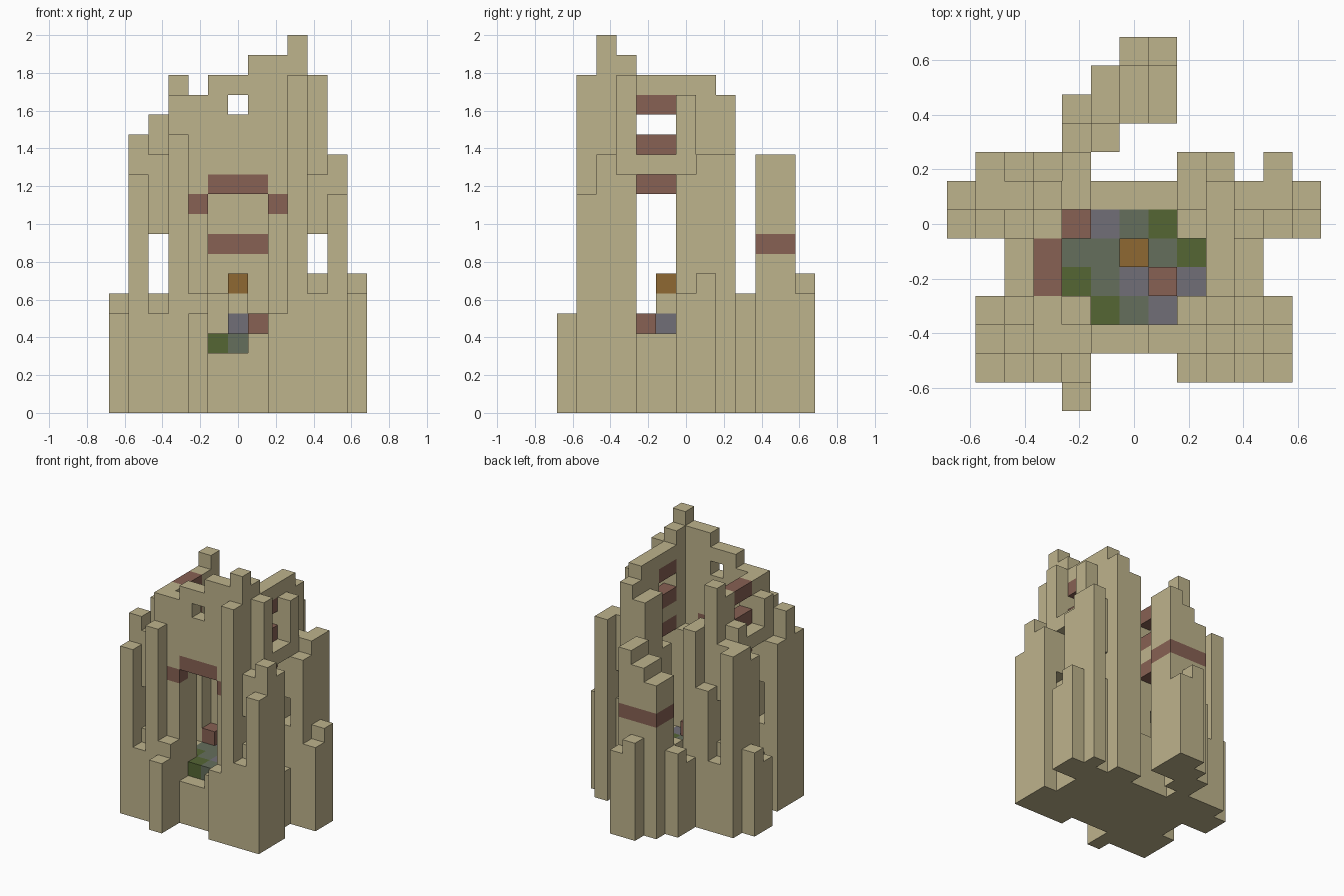
import bpy
import bmesh
import math
from mathutils import Vector

cube = bpy.data.objects.get("Cube")
if cube:
    bpy.data.objects.remove(cube, do_unlink=True)

UNIT = 2 / 19      # edge of one building block
HALF = 6.5         # half the footprint, in blocks

COLOURS = {
    "sandstone": (0.515, 0.451, 0.262),
    "red_brick": (0.242, 0.119, 0.087),
    "amber": (0.275, 0.138, 0.032),
    "moss": (0.091, 0.133, 0.034),
    "mossy_stone": (0.130, 0.156, 0.107),
    "grey_stone": (0.165, 0.159, 0.184),
}
NAMES = list(COLOURS)


def make_material(name):
    mat = bpy.data.materials.new(name)
    rgba = (*COLOURS[name], 1.0)
    mat.use_nodes = True
    mat.diffuse_color = rgba
    bsdf = mat.node_tree.nodes["Principled BSDF"]
    bsdf.inputs["Base Color"].default_value = rgba
    bsdf.inputs["Roughness"].default_value = 0.9
    return mat


MATERIALS = [make_material(n) for n in NAMES]
cells = {}         # block position -> (part, colour)


def fill(part, xs, ys, zs, colour="sandstone"):
    """Stack blocks over half-open ranges."""
    for i in range(*xs):
        for j in range(*ys):
            for k in range(*zs):
                cells[i, j, k] = (part, colour)


def carve(xs, ys, zs):
    for i in range(*xs):
        for j in range(*ys):
            for k in range(*zs):
                cells.pop((i, j, k), None)


def row(part, x, y, heights):
    """Columns side by side along x, each rising from the ground."""
    for n, h in enumerate(heights):
        fill(part, (x + n, x + n + 1), (y, y + 1), (0, h))


# Front wall with its ruined gable, doorway and small window
row("front_wall", 3, 2, [16, 16, 17, 17, 18, 18, 19])
carve((5, 8), (2, 3), (4, 11))
carve((5, 7), (2, 3), (3, 4))
carve((6, 7), (2, 3), (15, 16))
fill("front_wall", (5, 8), (2, 3), (11, 12), "red_brick")
for i in (4, 8):
    fill("front_wall", (i, i + 1), (2, 3), (10, 11), "red_brick")

# Front corner piers
row("front_right_pier", 1, 1, [12, 5, 14, 6])
row("front_right_pier", 1, 2, [14, 13])
row("front_right_pier", 1, 3, [12, 15])
row("front_right_pier", 4, 0, [5])
row("front_left_pier", 8, 1, [5, 17, 6, 11])
row("front_left_pier", 10, 2, [12, 13])
row("front_left_pier", 10, 3, [17, 12])

# Back corner piers
row("back_right_pier", 0, 6, [5, 12, 14])
row("back_right_pier", 0, 7, [6, 13, 13])
row("back_right_pier", 1, 8, [13, 5, 10, 14])
row("back_left_pier", 10, 6, [16, 12, 6])
row("back_left_pier", 10, 7, [13, 13, 7])
row("back_left_pier", 8, 8, [15, 16])
row("back_left_pier", 11, 8, [13])

# Side walls with stacked brick lintels over tall openings
for part, wall, outer, tops in (
    ("right_wall", 3, 2, [16, 16, 16, 16, 17]),
    ("left_wall", 9, 10, [18, 17, 17, 17, 17]),
):
    for n, h in enumerate(tops):
        row(part, wall, 3 + n, [h])
    for low, high in ((4, 11), (14, 15)):
        carve((wall, wall + 1), (4, 6), (low, high))
    for k in (11, 13, 15):
        fill(part, (wall, wall + 1), (4, 6), (k, k + 1), "red_brick")
    # Outer buttress strip linking the piers
    fill(part, (outer, outer + 1), (4, 6), (0, 4))
    fill(part, (outer, outer + 1), (4, 6), (12, 13))

# Passages running through the piers
carve((2, 3), (2, 8), (6, 9))
carve((10, 11), (2, 8), (7, 9))

# Low back wall and inner corner posts
row("back_wall", 4, 7, [14, 4, 4, 4, 15])
row("inner_posts", 4, 3, [11])
row("inner_posts", 8, 3, [11])
row("inner_posts", 8, 6, [11])

# Floor of mixed stones on a solid base
fill("floor", (5, 8), (3, 4), (0, 3))
fill("floor", (4, 9), (4, 6), (0, 3))
fill("floor", (4, 8), (6, 7), (0, 3))
A, B, C = "moss", "mossy_stone", "grey_stone"
for x, y, tiles in (
    (5, 3, (A, B, C)),
    (4, 4, (A, B, C, B, C)),
    (4, 5, (B, B, B, B, A)),
    (4, 6, (B, C, B, A)),
):
    for n, tile in enumerate(tiles):
        fill("floor", (x + n, x + n + 1), (y, y + 1), (3, 4), tile)

# Fallen bricks and the central pedestal with its amber lamp
for x, y in ((7, 4), (4, 6)):
    fill("fallen_bricks", (x, x + 1), (y, y + 1), (4, 5), "red_brick")
for k, colour in ((4, C), (5, "sandstone"), (6, "amber")):
    fill("pedestal", (6, 7), (5, 6), (k, k + 1), colour)

# Stepped back tower with a brick band and low outer posts
for y in (10, 11):
    row("back_tower", 5, y, [11, 12, 13])
fill("back_tower", (5, 8), (10, 12), (8, 9), "red_brick")
row("tower_posts", 6, 12, [7, 6])
row("tower_posts", 4, 9, [5, 6])
row("tower_posts", 4, 10, [6])


def build(part):
    """Skin the exposed block faces of one part."""
    bm = bmesh.new()
    verts = {}
    for pos, (owner, colour) in cells.items():
        if owner != part:
            continue
        for axis in range(3):
            for side in (0, 1):
                near = list(pos)
                near[axis] += 2 * side - 1
                if tuple(near) in cells:
                    continue
                u, v = (axis + 1) % 3, (axis + 2) % 3
                loop = []
                for du, dv in ((0, 0), (1, 0), (1, 1), (0, 1)):
                    c = list(pos)
                    c[axis] += side
                    c[u] += du
                    c[v] += dv
                    c = tuple(c)
                    if c not in verts:
                        p = Vector((c[0] - HALF, c[1] - HALF, c[2])) * UNIT
                        verts[c] = bm.verts.new(p)
                    loop.append(verts[c])
                face = bm.faces.new(loop if side else loop[::-1])
                face.material_index = NAMES.index(colour)
    bmesh.ops.dissolve_limit(bm, angle_limit=math.radians(1), verts=bm.verts[:],
                             edges=bm.edges[:], delimit={"MATERIAL"})
    mesh = bpy.data.meshes.new(part)
    bm.to_mesh(mesh)
    bm.free()
    for mat in MATERIALS:
        mesh.materials.append(mat)
    bpy.context.collection.objects.link(bpy.data.objects.new(part, mesh))


for part in sorted({owner for owner, _ in cells.values()}):
    build(part)
